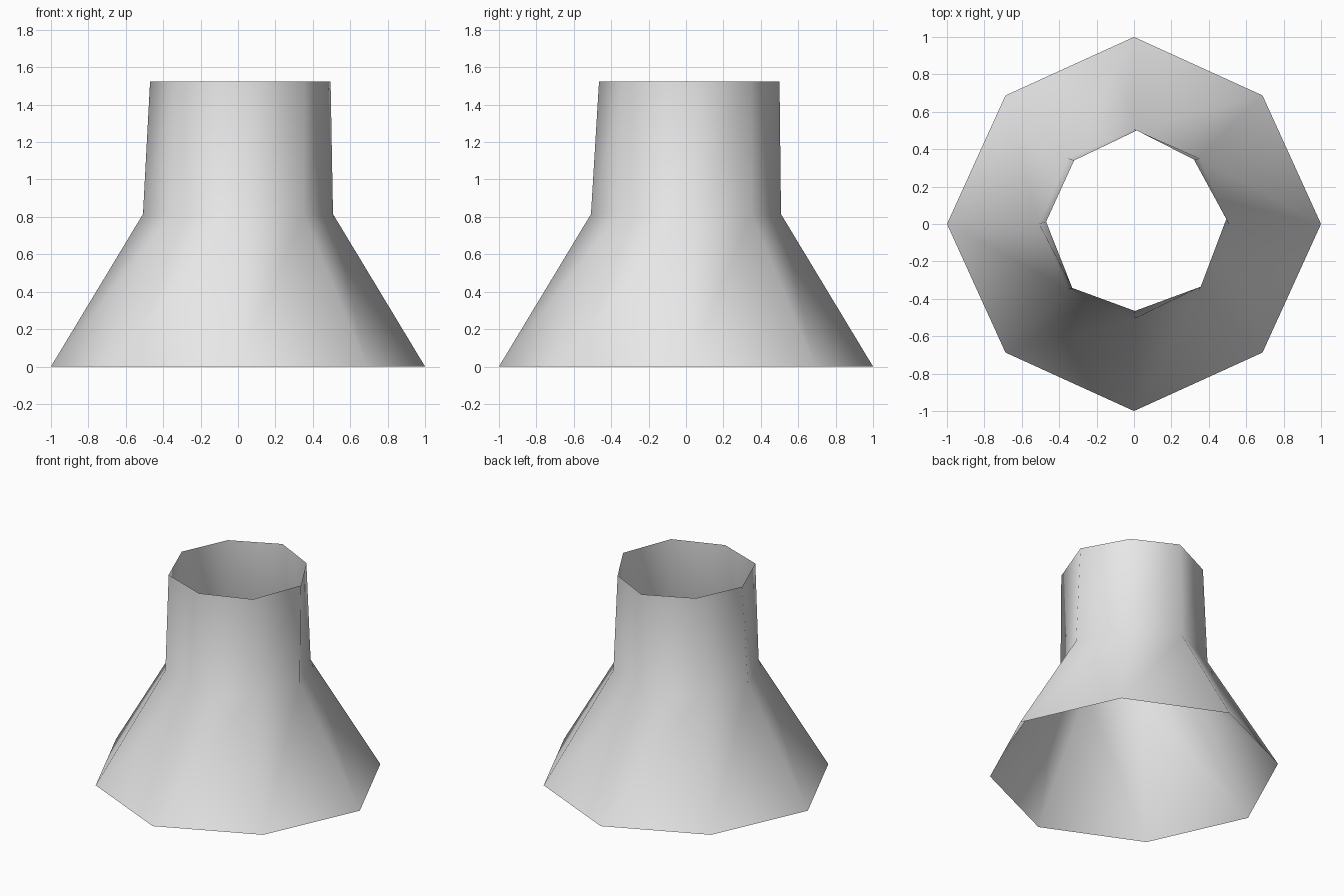
import bpy
import bmesh
from math import cos, sin, pi

cube = bpy.data.objects.get("Cube")
if cube:
    bpy.data.objects.remove(cube, do_unlink=True)

SIDES = 8


def ring(radius, diagonal):
    """Octagon outline whose diagonal corners have their own radius."""
    return [((diagonal if i % 2 else radius) * cos(2 * pi * i / SIDES),
             (diagonal if i % 2 else radius) * sin(2 * pi * i / SIDES))
            for i in range(SIDES)]


# Slightly uneven rim of the neck, counter-clockwise from +x
rim = [(0.495, 0.03), (0.32, 0.345), (0.015, 0.5), (-0.32, 0.34),
       (-0.47, 0.012), (-0.33, -0.342), (0.005, -0.465), (0.357, -0.335)]

# Flared base, shoulder and neck rim
levels = [(ring(1.0, 0.972), 0.0), (ring(0.508, 0.496), 0.815), (rim, 1.525)]

bm = bmesh.new()
loops = [[bm.verts.new((x, y, z)) for x, y in outline] for outline, z in levels]
for low, high in zip(loops, loops[1:]):
    for i in range(SIDES):
        j = (i + 1) % SIDES
        bm.faces.new((low[i], low[j], high[j], high[i])).smooth = True

mesh = bpy.data.meshes.new("flared_tube")
bm.to_mesh(mesh)
bm.free()

# Plain light grey
grey = bpy.data.materials.new("light_grey")
grey.use_nodes = True
colour = (0.8, 0.8, 0.8, 1.0)
grey.diffuse_color = colour
grey.node_tree.nodes["Principled BSDF"].inputs["Base Color"].default_value = colour
mesh.materials.append(grey)

tube = bpy.data.objects.new("flared_tube", mesh)
bpy.context.collection.objects.link(tube)
